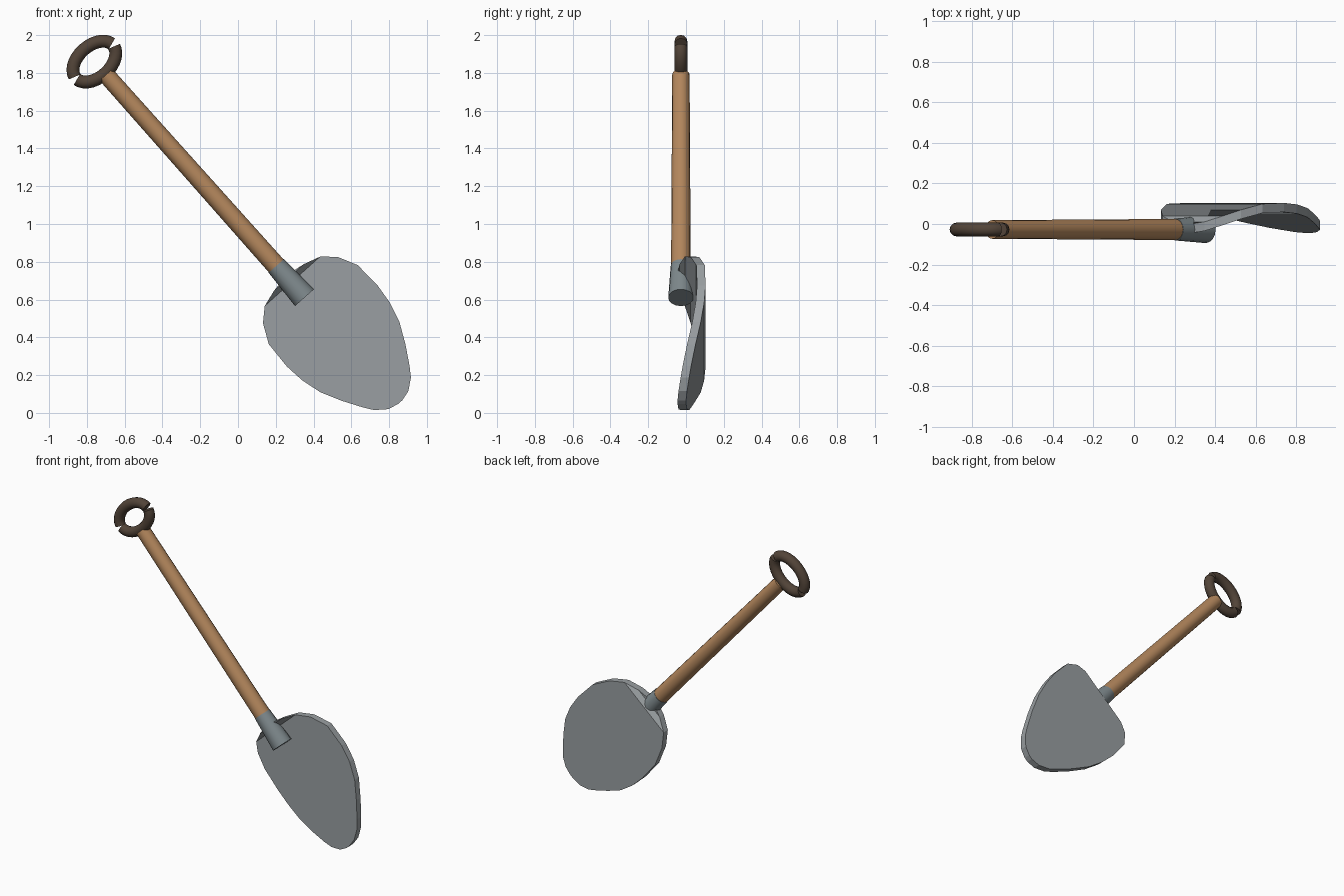
import bpy, bmesh, math
from mathutils import Vector

if "Cube" in bpy.data.objects:
    bpy.data.objects.remove(bpy.data.objects["Cube"])

# Tool-aligned frame: a runs down the shaft, w runs across it, y is depth
ORIGIN = Vector((0.352, 0.0, 0.61))
DOWN = Vector((0.665, 0.0, -0.747)).normalized()
ACROSS = Vector((-DOWN.z, 0.0, DOWN.x))
DEPTH = Vector((0, 1, 0))
AXIS_Y = -0.027


def at(a, w, y):
    return ORIGIN + DOWN * a + ACROSS * w + DEPTH * y


def material(name, rgb):
    m = bpy.data.materials.new(name)
    m.diffuse_color = (*rgb, 1)
    m.use_nodes = True
    m.node_tree.nodes["Principled BSDF"].inputs["Base Color"].default_value = m.diffuse_color
    return m


WOOD = material("wood", (0.46, 0.245, 0.11))
STEEL = material("blade_steel", (0.32, 0.345, 0.36))
IRON = material("socket_iron", (0.21, 0.25, 0.265))
GRIP = material("dark_grip", (0.085, 0.058, 0.04))


def add_object(name, bm, mat, smooth=True):
    bmesh.ops.recalc_face_normals(bm, faces=bm.faces)
    mesh = bpy.data.meshes.new(name)
    bm.to_mesh(mesh)
    bm.free()
    mesh.materials.append(mat)
    obj = bpy.data.objects.new(name, mesh)
    bpy.context.collection.objects.link(obj)
    if smooth:
        bpy.ops.object.select_all(action='DESELECT')
        obj.select_set(True)
        bpy.context.view_layer.objects.active = obj
        bpy.ops.object.shade_smooth_by_angle(angle=math.radians(50))
    return obj


def sweep(name, path, radii, mat, sides=12):
    """Round tube along an (a, w) path lying in the plane of the tool."""
    bm = bmesh.new()
    pts = [at(a, w, AXIS_Y) for a, w in path]
    rings = []
    for i, p in enumerate(pts):
        tangent = (pts[min(i + 1, len(pts) - 1)] - pts[max(i - 1, 0)]).normalized()
        side = tangent.cross(DEPTH)
        ring = []
        for k in range(sides):
            t = math.tau * k / sides
            ring.append(bm.verts.new(p + (side * math.cos(t) + DEPTH * math.sin(t)) * radii[i]))
        rings.append(ring)
    for r0, r1 in zip(rings, rings[1:]):
        for k in range(sides):
            j = (k + 1) % sides
            bm.faces.new((r0[k], r0[j], r1[j], r1[k]))
    bm.faces.new(rings[0])
    bm.faces.new(rings[-1])
    return add_object(name, bm, mat)


# Shaft and tapered socket
sweep("shaft", [(-1.58, 0), (-0.2, 0)], [0.046, 0.052], WOOD, 16)
sweep("socket", [(-0.225, 0), (0, 0)], [0.054, 0.067], IRON, 16)


# Oval grip made of two half loops with a small gap at each end
def half_loop(name, start, end, steps=14):
    path = []
    for i in range(steps + 1):
        t = math.radians(start + (end - start) * i / steps)
        path.append((-1.673 + 0.085 * math.sin(t), 0.132 * math.cos(t)))
    sweep(name, path, [0.034] * len(path), GRIP)


half_loop("lower_grip", 6, 174)
half_loop("upper_grip", 186, 354)

# Blade: half outline (a, half width); the rim bends back as it widens
HALF = [(-0.147, 0.03), (-0.135, 0.105), (-0.107, 0.197), (-0.045, 0.264),
        (0.058, 0.315), (0.21, 0.322), (0.32, 0.31), (0.43, 0.28), (0.54, 0.225),
        (0.64, 0.165), (0.69, 0.13), (0.735, 0.072), (0.75, 0.015)]
THICK = 0.045
bm = bmesh.new()
rows = []
for a, w in HALF:
    y = -0.045 + w * w
    rows.append([bm.verts.new(at(a, 0.01 + s * w, y + t))
                 for s, t in ((-1, 0), (1, 0), (1, THICK), (-1, THICK))])
for r0, r1 in zip(rows, rows[1:]):
    for k in range(4):
        j = (k + 1) % 4
        bm.faces.new((r0[k], r0[j], r1[j], r1[k]))
bm.faces.new(rows[0])
bm.faces.new(rows[-1])
blade = add_object("blade", bm, STEEL, smooth=False)

# Even shading over the broad front and back, flat facets on the rim
mesh = blade.data
normals = [Vector((0, 0, 1))] * len(mesh.loops)
for poly in mesh.polygons:
    n = poly.normal.copy()
    if abs(n.y) > 0.75:
        n = Vector((0, math.copysign(1, n.y), 0))
    for li in poly.loop_indices:
        normals[li] = n
mesh.normals_split_custom_set([tuple(n) for n in normals])
